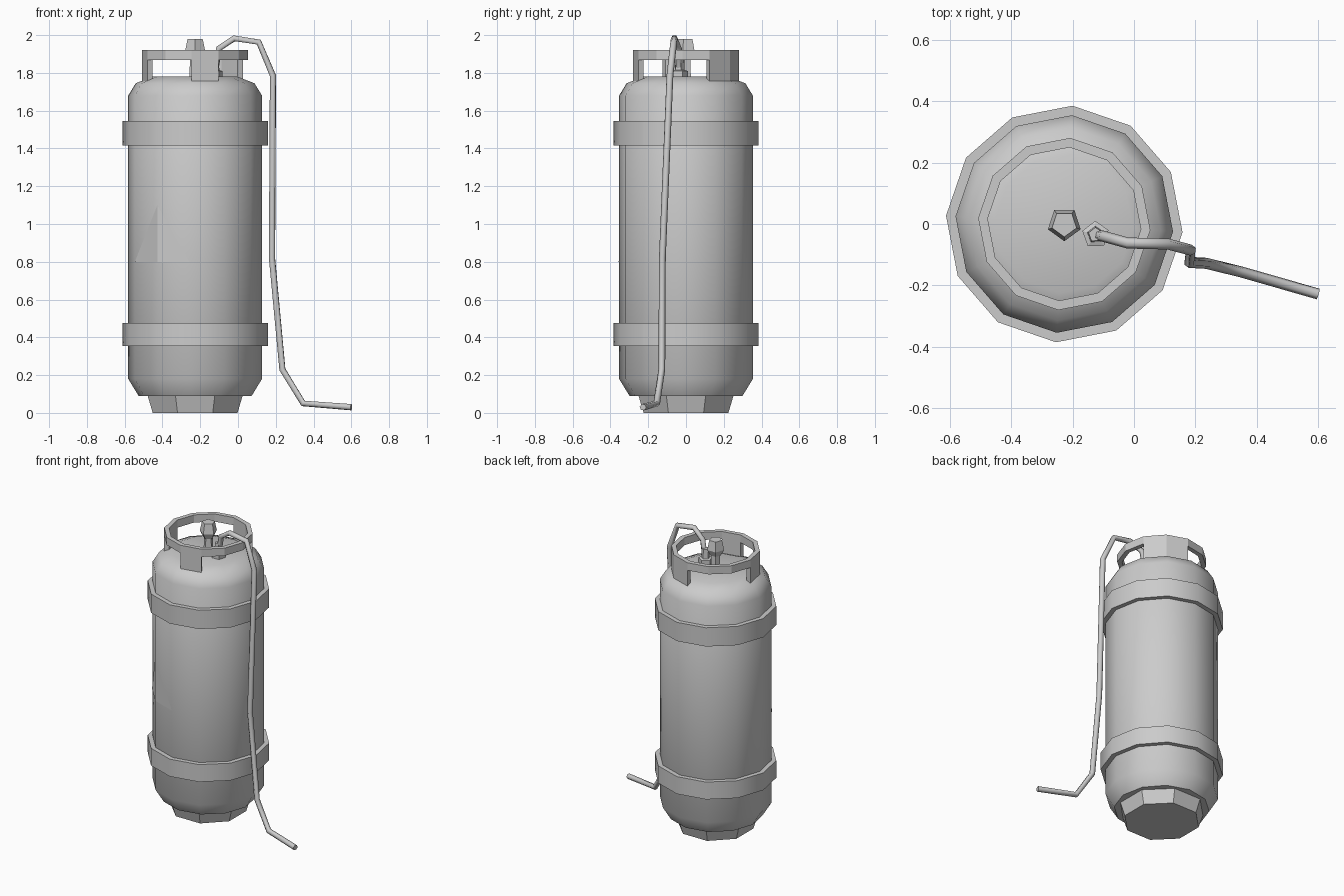
import bpy, bmesh, math
from mathutils import Vector

cube = bpy.data.objects.get("Cube")
if cube:
    bpy.data.objects.remove(cube, do_unlink=True)

CX, SIDES, TURN = -0.227, 12, -4   # tank axis, tank sides, rotation in degrees

grey = bpy.data.materials.new("plain_grey")
grey.use_nodes = True
COLOUR = (0.6, 0.6, 0.6, 1)
grey.diffuse_color = COLOUR
bsdf = grey.node_tree.nodes["Principled BSDF"]
bsdf.inputs["Base Color"].default_value = COLOUR
bsdf.inputs["Roughness"].default_value = 0.6


def polar(r, deg, z, x=CX, y=0):
    a = math.radians(deg)
    return Vector((x + r * math.cos(a), y + r * math.sin(a), z))


def finish(bm, name, smooth=None):
    bmesh.ops.recalc_face_normals(bm, faces=bm.faces)
    me = bpy.data.meshes.new(name)
    bm.to_mesh(me)
    bm.free()
    me.materials.append(grey)
    ob = bpy.data.objects.new(name, me)
    bpy.context.collection.objects.link(ob)
    if smooth:
        bpy.ops.object.select_all(action='DESELECT')
        ob.select_set(True)
        bpy.context.view_layer.objects.active = ob
        bpy.ops.object.shade_smooth_by_angle(angle=math.radians(smooth))
    return ob


def lathe(name, profile, sides=SIDES, turn=TURN, x=CX, y=0, closed=False, smooth=None):
    """Spin (radius, height) pairs; closed loops the profile, otherwise cap the ends."""
    bm = bmesh.new()
    rings = [[bm.verts.new(polar(r, turn + 360 * i / sides, z, x, y)) for i in range(sides)]
             for r, z in profile]
    pairs = list(zip(rings, rings[1:]))
    if closed:
        pairs.append((rings[-1], rings[0]))
    else:
        bm.faces.new(rings[0])
        bm.faces.new(rings[-1])
    for a, b in pairs:
        for i in range(sides):
            j = (i + 1) % sides
            bm.faces.new((a[i], a[j], b[j], b[i]))
    return finish(bm, name, smooth)


# Tank body and foot
lathe("tank_body", [(0.30, 0.09), (0.355, 0.18), (0.355, 1.68), (0.315, 1.745), (0.225, 1.78)],
      smooth=50)
lathe("tank_foot", [(0.243, 0), (0.275, 0.1)], sides=8, turn=22.5)

# Two protective bands
for name, low, high in (("lower_band", 0.355, 0.475), ("upper_band", 1.415, 1.545)):
    lathe(name, [(0.386, low), (0.386, high), (0.34, high), (0.34, low)], closed=True, smooth=35)

# Handle collar: a ring with a wide back plate and two single legs hanging from it
OUT, INN, TOP, RIM, LEG = 0.281, 0.25, 1.92, 1.867, 1.75
lathe("collar_ring", [(OUT, RIM), (OUT, TOP), (INN, TOP), (INN, RIM)], closed=True)


def collar_leg(name, first, count):
    bm = bmesh.new()
    rows = []
    for k in range(first, first + count + 1):
        a = TURN + 30 * k
        rows.append([bm.verts.new(polar(r, a, z))
                     for r, z in ((OUT, LEG), (OUT, RIM), (INN, RIM), (INN, LEG))])
    for a, b in zip(rows, rows[1:]):
        for i in (0, 2, 3):
            j = (i + 1) % 4
            bm.faces.new((a[i], a[j], b[j], b[i]))
    bm.faces.new(rows[0])
    bm.faces.new(rows[-1])
    finish(bm, name)


collar_leg("collar_back_plate", 1, 2)
collar_leg("collar_side_leg", 6, 1)
collar_leg("collar_front_leg", 9, 1)

# Valve stem and knob
lathe("valve_stem", [(0.032, 1.77), (0.028, 1.89)], sides=5, turn=-90)
lathe("valve_knob", [(0.035, 1.875), (0.056, 1.915), (0.042, 1.98)], sides=5, turn=-90)

# Hose fitting
lathe("hose_fitting", [(0.045, 1.76), (0.045, 1.81), (0.028, 1.815), (0.024, 1.88)],
      sides=5, turn=20, x=-0.125, y=-0.035)

# Hose
path = [(-0.125, -0.035, 1.79), (-0.1, -0.04, 1.93), (-0.02, -0.062, 1.983), (0.11, -0.065, 1.963),
        (0.185, -0.085, 1.785), (0.18, -0.125, 0.82), (0.235, -0.128, 0.23),
        (0.345, -0.155, 0.05), (0.6, -0.228, 0.03)]
curve = bpy.data.curves.new("hose", 'CURVE')
curve.dimensions = '3D'
curve.bevel_depth = 0.018
curve.bevel_resolution = 1
curve.use_fill_caps = True
spline = curve.splines.new('POLY')
spline.points.add(len(path) - 1)
for point, co in zip(spline.points, path):
    point.co = (*co, 1)
curve.materials.append(grey)
bpy.context.collection.objects.link(bpy.data.objects.new("hose", curve))

# Thin triangular label folded over one edge of the tank
bm = bmesh.new()
R = 0.358
apex, fold = (bm.verts.new(polar(R, 236, z)) for z in (1.1, 0.8))
left, right = (bm.verts.new(polar(R, a, 0.8)) for a in (207, 265))
bm.faces.new((apex, left, fold))
bm.faces.new((apex, fold, right))
finish(bm, "warning_label")
